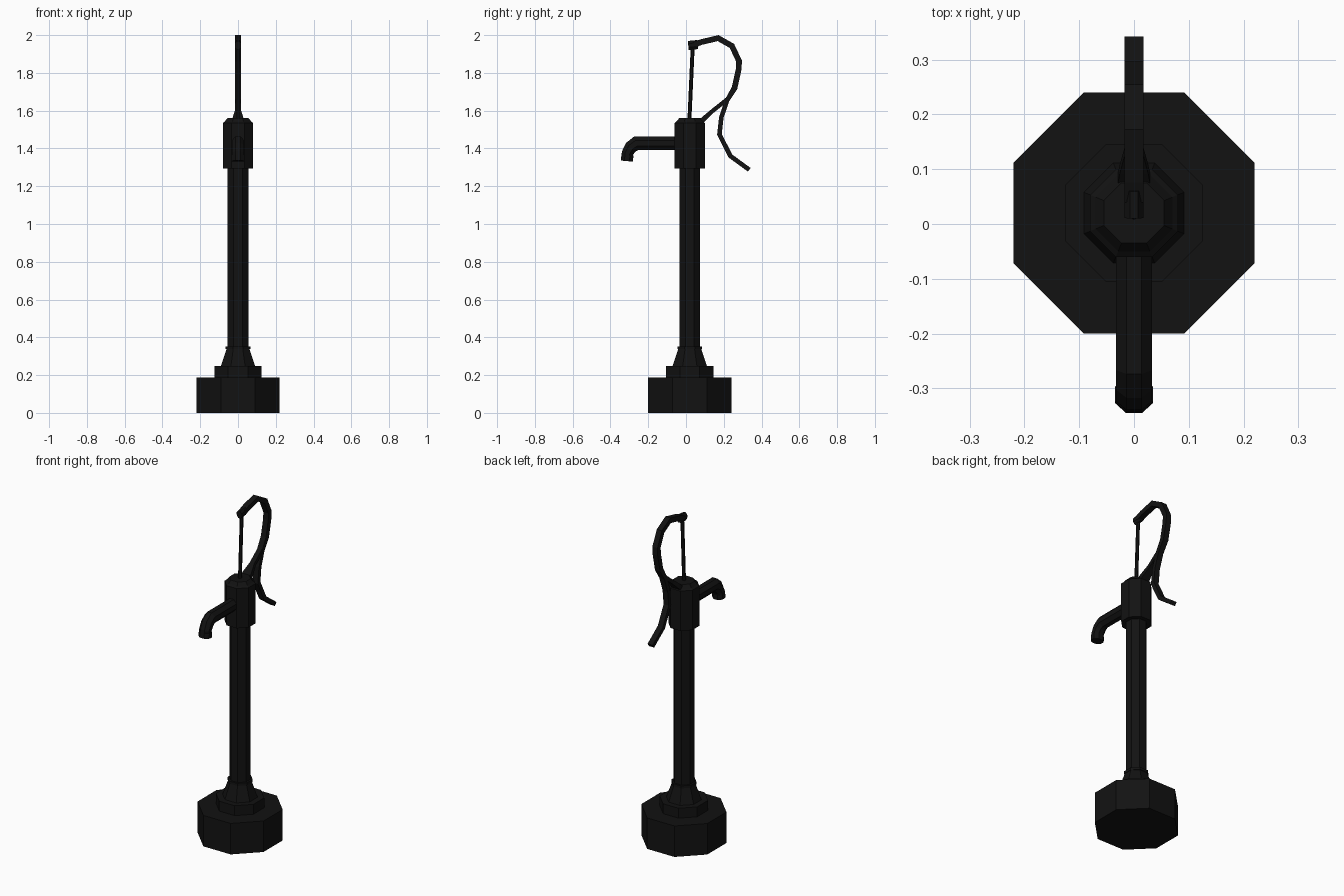
import bpy, math
from mathutils import Vector

if "Cube" in bpy.data.objects:
    bpy.data.objects.remove(bpy.data.objects["Cube"])

CY = 0.02  # y of the pump axis

iron = bpy.data.materials.new("black_iron")
iron.diffuse_color = (0.006, 0.006, 0.006, 1)
iron.use_nodes = True
iron.node_tree.nodes["Principled BSDF"].inputs["Base Color"].default_value = iron.diffuse_color


def skin(name, rings):
    """Closed flat-faced skin through equally sized rings, capped at both ends."""
    n = len(rings[0])
    faces = [(r * n + i, r * n + (i + 1) % n, (r + 1) * n + (i + 1) % n, (r + 1) * n + i)
             for r in range(len(rings) - 1) for i in range(n)]
    last = (len(rings) - 1) * n
    faces += [tuple(reversed(range(n))), tuple(range(last, last + n))]
    mesh = bpy.data.meshes.new(name)
    mesh.from_pydata([v for ring in rings for v in ring], [], faces)
    mesh.update()
    mesh.materials.append(iron)
    obj = bpy.data.objects.new(name, mesh)
    bpy.context.collection.objects.link(obj)
    return obj


def angles(n):
    return [2 * math.pi * (i + 0.5) / n for i in range(n)]


def turned(name, profile, n=8):
    """Octagonal turning from (flat radius, z) pairs."""
    k = 1 / math.cos(math.pi / n)
    return skin(name, [[(r * k * math.cos(a), CY + r * k * math.sin(a), z) for a in angles(n)]
                       for r, z in profile])


def swept(name, path, n):
    """Sweep along (y, z, half width in x, half thickness) points, mitred at the bends."""
    pts = [Vector((0, p[0], p[1])) for p in path]
    k = 1 / math.cos(math.pi / n)
    rings = []
    for i, p in enumerate(pts):
        d0 = (p - pts[max(i - 1, 0)]).normalized()
        d1 = (pts[min(i + 1, len(pts) - 1)] - p).normalized()
        t = (d0 + d1).normalized()
        side = Vector((0, -t.z, t.y))
        mitre = 1 / max(t.dot(d1 if i == 0 else d0), 0.5)
        w, h = path[i][2:]
        rings.append([p + Vector((w * k * math.cos(a), 0, 0)) + side * (h * k * mitre * math.sin(a))
                      for a in angles(n)])
    return skin(name, rings)


# Foot, plinth and column
turned("base_block", [(0.22, 0), (0.22, 0.187)])
turned("base_plate", [(0.125, 0.187), (0.125, 0.247)])
turned("flared_foot", [(0.091, 0.247), (0.075, 0.295), (0.06, 0.34)])
turned("foot_collar", [(0.065, 0.337), (0.065, 0.352)])
turned("column", [(0.055, 0.34), (0.055, 1.3)])

# Pump head with stepped cap
turned("pump_head", [(0.08, 1.295), (0.08, 1.535), (0.07, 1.543), (0.055, 1.562)])

# Spout and its lip
r = 0.033
swept("spout", [(-0.04, 1.428, r, 0.036), (-0.262, 1.428, r, 0.036), (-0.292, 1.407, r, r),
                (-0.31, 1.375, r, 0.03), (-0.313, 1.345, r, 0.03)], 8)
swept("spout_lip", [(-0.31, 1.365, 0.035, 0.032), (-0.313, 1.333, 0.035, 0.032)], 8)

# Piston rod and pivot
swept("piston_rod", [(0.018, 1.55, 0.009, 0.009), (0.036, 1.95, 0.009, 0.009)], 6)
swept("rod_pivot", [(0.012, 1.945, 0.017, 0.024), (0.062, 1.95, 0.017, 0.024)], 8)

# Curved lever, slimmer toward the grip
lever = [(0.045, 1.949), (0.08, 1.963), (0.17, 1.984), (0.243, 1.943), (0.281, 1.862), (0.279, 1.82),
         (0.257, 1.72), (0.218, 1.655), (0.187, 1.565), (0.177, 1.475), (0.235, 1.36), (0.335, 1.287)]
swept("lever", [(y, z, 0.017, 0.015 if z > 1.66 and i < 8 else 0.012)
                for i, (y, z) in enumerate(lever)], 4)

# Bracket that carries the lever, wider at the head
swept("lever_bracket", [(0.06, 1.525, 0.034, 0.014), (0.1, 1.562, 0.026, 0.013),
                        (0.14, 1.598, 0.015, 0.011), (0.228, 1.668, 0.014, 0.011)], 4)
